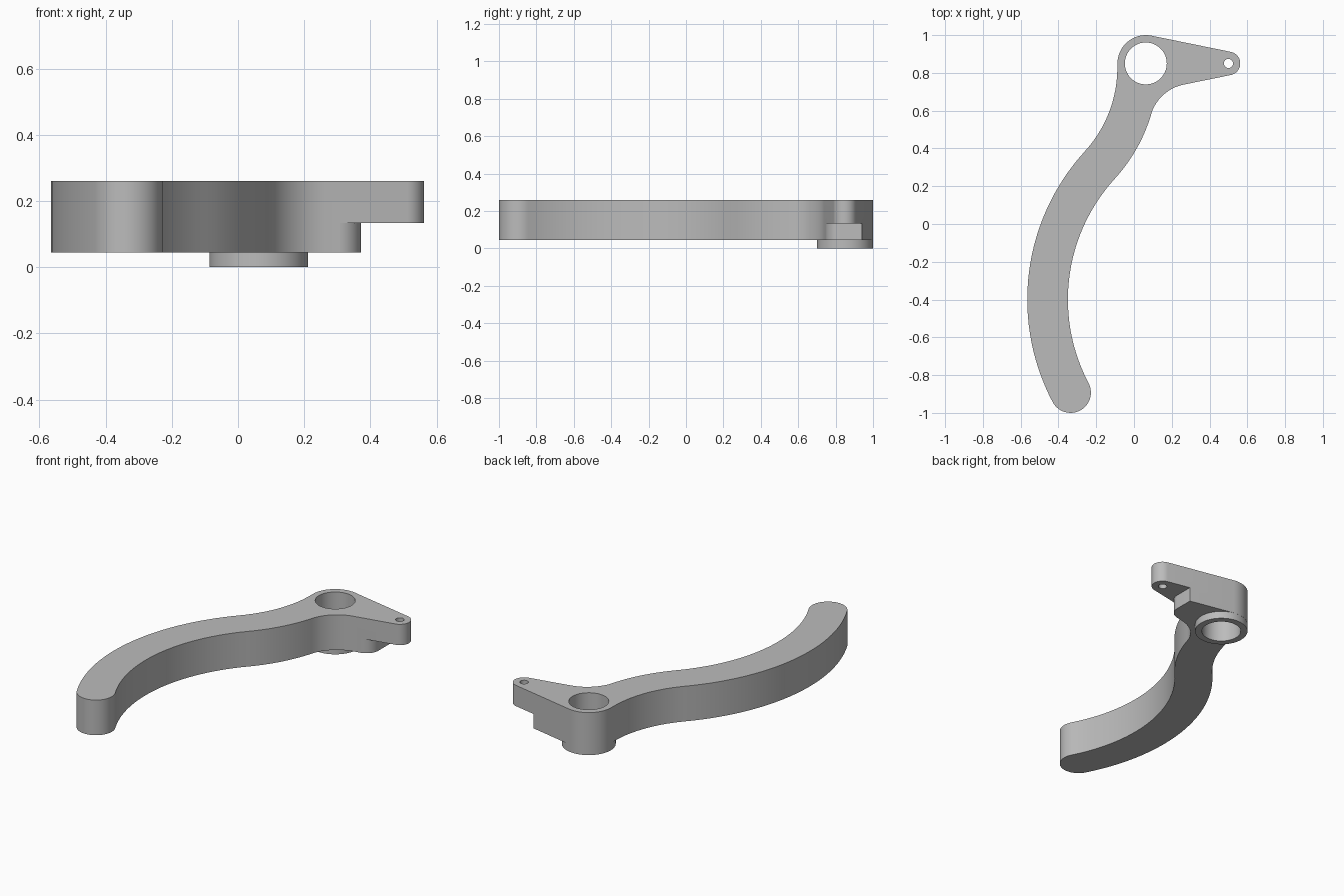
import bpy, bmesh
from math import cos, sin, asin, atan2, hypot, degrees, radians

old = bpy.data.objects.get("Cube")
if old:
    bpy.data.objects.remove(old, do_unlink=True)

grey = bpy.data.materials.new("plain grey")
grey.use_nodes = True
colour = (0.5, 0.5, 0.5, 1)
grey.diffuse_color = colour
grey.node_tree.nodes["Principled BSDF"].inputs["Base Color"].default_value = colour

# Heights
STEP, BASE, TOP = 0.133, 0.045, 0.26
# Pivot, pin and arc centres
PIVOT, PIVOT_R = (0.0625, 0.85), 0.15
PIN, PIN_R = (0.5, 0.85), 0.0625
ARM, ARM_IN, ARM_OUT = (0.598, -0.4), 0.948, 1.163
NECK, NECK_IN, NECK_OUT = (-0.744, 0.828), 0.656, 0.871
FILLET, FILLET_R = (0.308, 0.515), 0.2275


def arc(c, r, a, b):
    """Points along an arc from angle a to b in degrees."""
    n = max(6, int(abs(b - a) * max(r, 0.15) ** 0.5 / 2.5))
    return [(c[0] + r * cos(radians(a + (b - a) * i / n)),
             c[1] + r * sin(radians(a + (b - a) * i / n))) for i in range(n + 1)]


def heading(a, b):
    return degrees(atan2(b[1] - a[1], b[0] - a[0]))


def prism(name, outline, z0, z1):
    """Solid with a flat outline between two heights."""
    pts = []
    for p in outline:
        if not pts or hypot(p[0] - pts[-1][0], p[1] - pts[-1][1]) > 0.002:
            pts.append(p)
    bm = bmesh.new()
    face = bm.faces.new([bm.verts.new((x, y, z0)) for x, y in pts])
    up = bmesh.ops.extrude_face_region(bm, geom=[face])["geom"]
    bmesh.ops.translate(bm, vec=(0, 0, z1 - z0),
                        verts=[v for v in up if isinstance(v, bmesh.types.BMVert)])
    bmesh.ops.recalc_face_normals(bm, faces=bm.faces)
    mesh = bpy.data.meshes.new(name)
    bm.to_mesh(mesh)
    bm.free()
    obj = bpy.data.objects.new(name, mesh)
    bpy.context.collection.objects.link(obj)
    mesh.materials.append(grey)
    return obj


def combine(target, tool, operation):
    """Apply a boolean and discard its tool."""
    tool.hide_render = True
    mod = target.modifiers.new(operation, 'BOOLEAN')
    mod.operation, mod.object, mod.solver = operation, tool, 'EXACT'
    bpy.context.view_layer.update()
    graph = bpy.context.evaluated_depsgraph_get()
    result = bpy.data.meshes.new_from_object(target.evaluated_get(graph))
    target.modifiers.clear()
    target.data = result
    bpy.data.objects.remove(tool, do_unlink=True)


# Lever outline: pin end, pivot, neck, curved arm, rounded tip and back
taper = degrees(asin((PIVOT_R - PIN_R) / (PIN[0] - PIVOT[0])))
side = 90 - taper
join = heading(NECK, ARM)
bend = heading(NECK, FILLET)
end = 207.8
mid, half = (ARM_IN + ARM_OUT) / 2, (ARM_OUT - ARM_IN) / 2
tip = arc(ARM, mid, end, end)[0]
outline = (arc(PIN, PIN_R, -side, side)
           + arc(PIVOT, PIVOT_R, side, 180)
           + arc(NECK, NECK_IN, 0, join)
           + arc(ARM, ARM_OUT, join + 180, end)
           + arc(tip, half, end, end + 180)
           + arc(ARM, ARM_IN, end, join + 180)
           + arc(NECK, NECK_OUT, join, bend)
           + arc(FILLET, FILLET_R, bend + 180, 180 - side))
lever = prism("lever_arm", outline, BASE, TOP)

# Relief under the pin end, leaving a rounded shoulder
shoulder = (0.292, 0.826)
relief = (arc(shoulder, 0.25, -side, -side)[:1] + arc(shoulder, 0.08, -side, 0)
          + [(0.372, 1.1), (0.7, 1.1), (0.7, 0.5)])
combine(lever, prism("relief_cutter", relief, -0.1, STEP), 'DIFFERENCE')

# Boss below the pivot
boss = prism("pivot_boss", arc(PIVOT, PIVOT_R - 0.0005, 0, 360)[:-1], 0, 0.1)
combine(lever, boss, 'UNION')

# Through holes
for name, centre, radius in (("pivot_hole", PIVOT, 0.111), ("pin_hole", PIN, 0.024)):
    hole = prism(name, arc(centre, radius, 0, 360)[:-1], -0.1, 0.4)
    combine(lever, hole, 'DIFFERENCE')

bpy.ops.object.select_all(action='DESELECT')
lever.select_set(True)
bpy.context.view_layer.objects.active = lever
bpy.ops.object.shade_smooth_by_angle(angle=radians(30))
